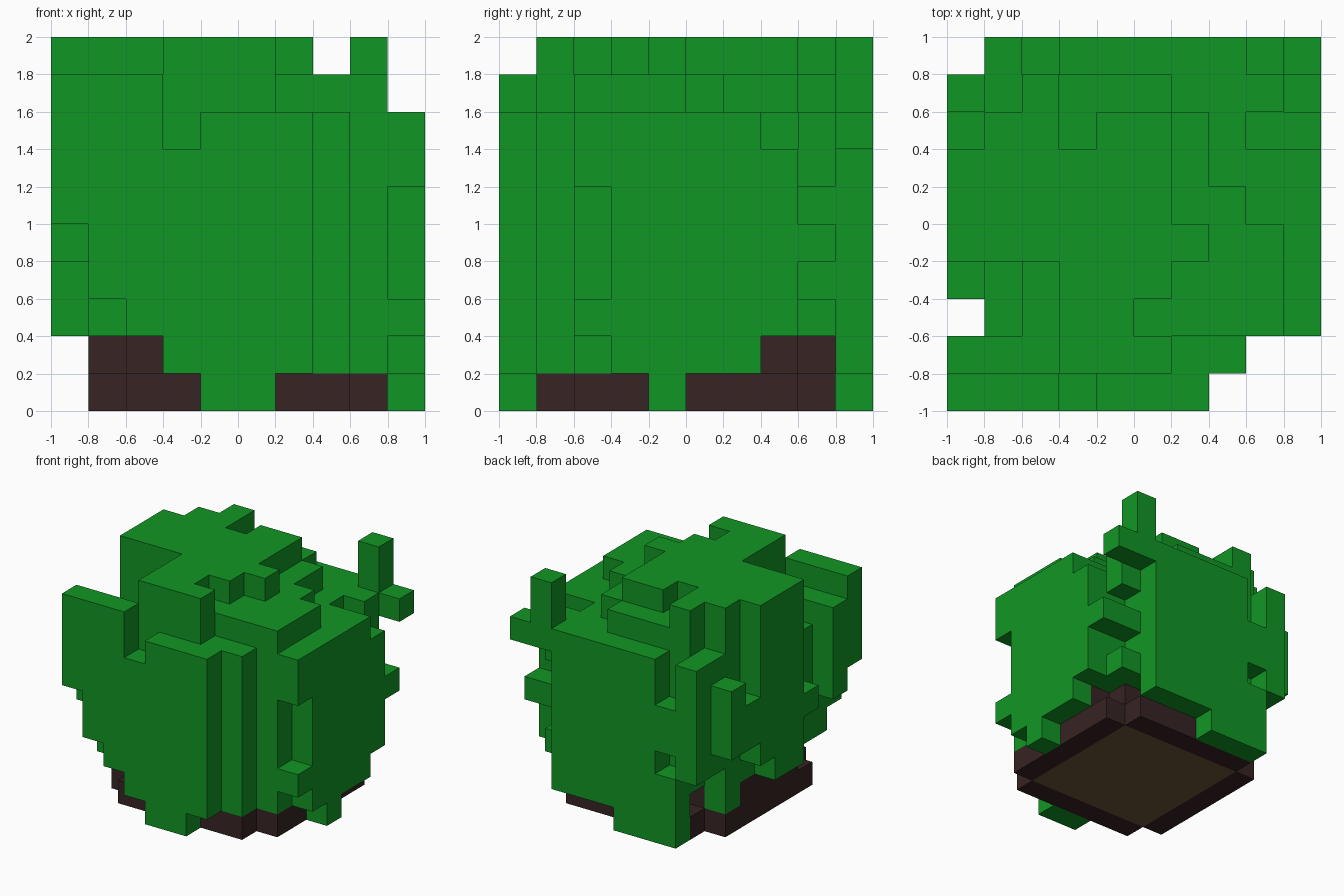
import bpy
import bmesh

cube = bpy.data.objects.get("Cube")
if cube:
    bpy.data.objects.remove(cube, do_unlink=True)

CELL = 0.2          # edge of one block; the model fills a 10 x 10 x 10 grid


def material(name, rgb):
    m = bpy.data.materials.new(name)
    m.diffuse_color = (*rgb, 1)
    m.use_nodes = True
    b = m.node_tree.nodes["Principled BSDF"]
    b.inputs["Base Color"].default_value = (*rgb, 1)
    b.inputs["Roughness"].default_value = 0.9
    return m


leaf = material("leaf green", (0.0056, 0.305, 0.018))
clay = material("dark clay", (0.038, 0.017, 0.017))
earth = material("earth brown", (0.13, 0.089, 0.041))


def cells(boxes):
    """Grid cells covered by boxes (i0, i1, j0, j1, k0, k1), ends excluded."""
    return {(i, j, k) for a, b, c, d, e, f in boxes
            for i in range(a, b) for j in range(c, d) for k in range(e, f)}


# Pot: square foot with clipped corners, and a rounder layer above
pot = cells([(1, 9, 2, 8, 0, 1), (2, 8, 1, 9, 0, 1),
             (1, 9, 3, 7, 1, 2), (2, 8, 2, 8, 1, 2), (3, 7, 1, 9, 1, 2)])

# Dense middle of the bush
core = cells([(1, 9, 2, 8, 2, 7), (2, 8, 1, 9, 2, 7), (3, 9, 2, 7, 7, 8),
              (2, 7, 4, 9, 7, 8), (7, 8, 6, 9, 7, 8), (2, 3, 1, 4, 7, 8)])

# Crown: raised blocks on top, in layers
crown = cells([(6, 9, 2, 5, 8, 9), (6, 8, 5, 6, 8, 9), (3, 6, 8, 9, 8, 9),
               (6, 7, 6, 8, 8, 9), (3, 4, 7, 8, 8, 9),
               (0, 3, 4, 7, 8, 10), (3, 4, 1, 7, 8, 10), (4, 5, 1, 8, 8, 10),
               (5, 6, 1, 2, 8, 10), (5, 6, 2, 3, 8, 9), (5, 6, 3, 8, 8, 10),
               (6, 7, 4, 5, 9, 10), (1, 3, 7, 8, 7, 10), (2, 3, 8, 9, 8, 10)])

# Front leaves: hanging strips that get longer towards the middle
front = cells([(0, 1, 0, 1, 5, 9), (1, 2, 0, 1, 3, 9), (2, 3, 0, 1, 2, 9),
               (3, 4, 0, 1, 1, 7), (4, 6, 0, 1, 0, 8), (6, 7, 0, 1, 1, 8),
               (0, 1, 1, 2, 4, 8), (1, 2, 1, 2, 2, 8),
               (3, 8, 1, 2, 7, 8), (7, 8, 1, 2, 1, 7), (8, 9, 2, 3, 1, 2)])

# Leaves on the +x side
left = cells([(9, 10, 2, 3, 6, 8), (9, 10, 2, 3, 2, 3), (9, 10, 3, 7, 1, 8),
              (9, 10, 4, 5, 0, 1), (9, 10, 7, 8, 2, 7),
              (8, 9, 8, 9, 6, 8), (8, 10, 8, 9, 4, 5), (8, 9, 8, 9, 2, 3)])

# Leaves on the -x side
right = cells([(0, 1, 4, 6, 2, 8), (0, 1, 6, 7, 3, 8), (1, 2, 4, 7, 7, 8),
               (0, 1, 3, 4, 4, 5), (0, 1, 7, 8, 4, 6), (0, 1, 8, 9, 4, 7),
               (1, 2, 8, 9, 3, 8), (1, 2, 7, 8, 1, 2)])

# Back leaves, with two gaps
back = cells([(1, 2, 9, 10, 3, 8), (2, 8, 9, 10, 1, 8), (2, 5, 9, 10, 0, 1)])
back -= cells([(2, 3, 9, 10, 3, 4), (2, 3, 9, 10, 6, 8)])

# Upright shoot on the back corner
shoot = cells([(8, 10, 9, 10, 7, 8), (8, 9, 9, 10, 8, 10)])

parts = [("pot", pot, clay), ("bush_core", core, leaf), ("bush_crown", crown, leaf),
         ("front_leaves", front, leaf), ("left_leaves", left, leaf),
         ("right_leaves", right, leaf), ("back_leaves", back, leaf),
         ("corner_shoot", shoot, leaf)]
filled = set().union(*(p[1] for p in parts))
used = set()

SIDES = [(axis, sign) for axis in range(3) for sign in (0, 1)]


def build(name, own, mat):
    """Make the outer skin of a set of cells and merge its flat areas."""
    bm = bmesh.new()
    for c in sorted(own):
        for axis, sign in SIDES:
            n = list(c)
            n[axis] += 2 * sign - 1
            if tuple(n) in filled:
                continue
            u, v = (axis + 1) % 3, (axis + 2) % 3
            loop = [(0, 0), (1, 0), (1, 1), (0, 1)]
            corners = []
            for du, dv in (loop if sign else loop[::-1]):
                p = list(c)
                p[axis] += sign
                p[u] += du
                p[v] += dv
                corners.append(bm.verts.new((p[0] * CELL - 1, p[1] * CELL - 1, p[2] * CELL)))
            f = bm.faces.new(corners)
            # Earth panel inside the rim of the pot's underside
            if name == "pot" and axis == 2 and sign == 0 and c[2] == 0:
                if 2 <= c[0] <= 7 and 2 <= c[1] <= 7:
                    f.material_index = 1
    bmesh.ops.remove_doubles(bm, verts=bm.verts, dist=1e-4)
    bmesh.ops.dissolve_limit(bm, angle_limit=0.01, verts=bm.verts, edges=bm.edges,
                             delimit={'MATERIAL'})
    me = bpy.data.meshes.new(name)
    bm.to_mesh(me)
    bm.free()
    me.materials.append(mat)
    if name == "pot":
        me.materials.append(earth)
    bpy.context.scene.collection.objects.link(bpy.data.objects.new(name, me))


for name, own, mat in parts:
    build(name, own - used, mat)
    used |= own
